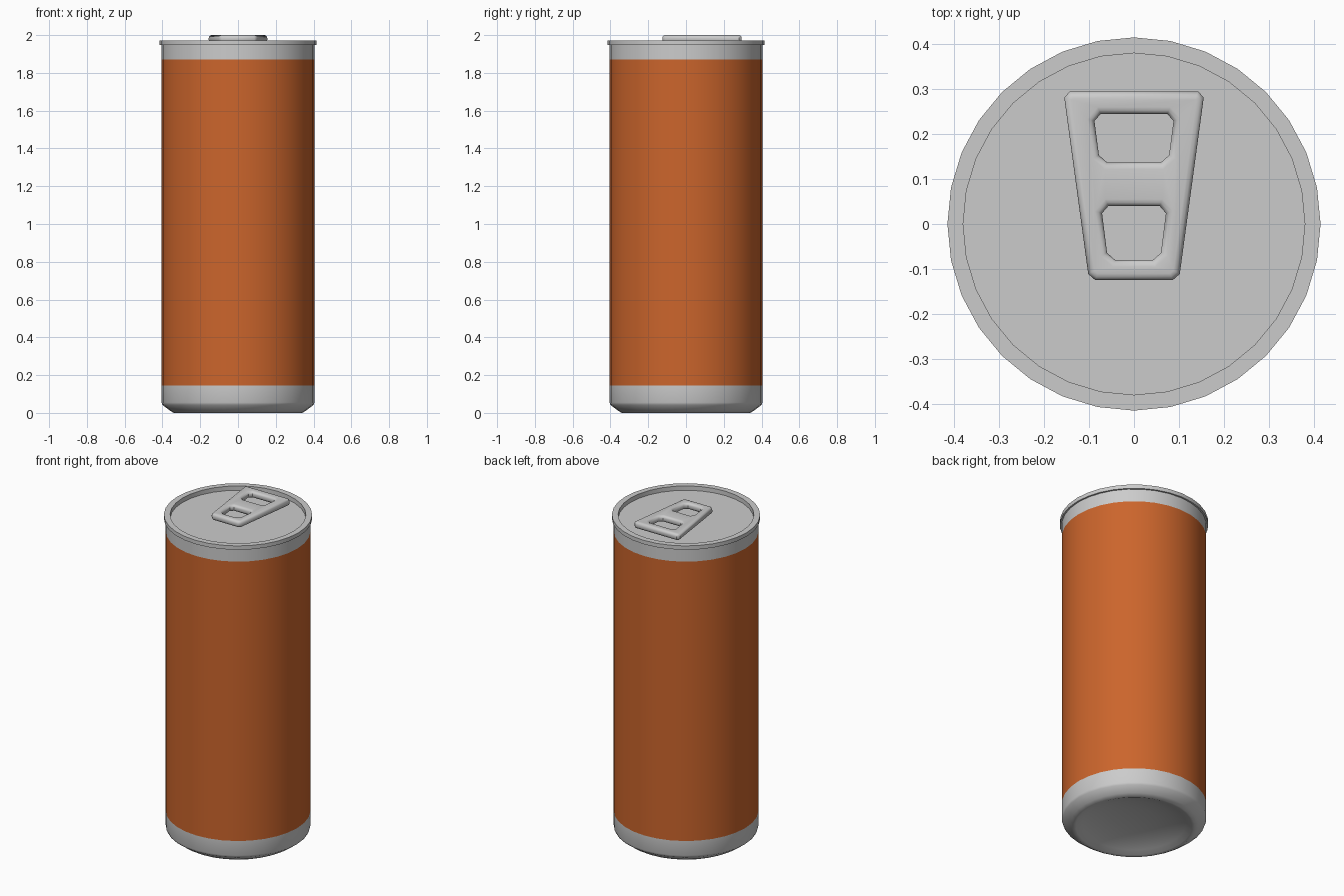
import bpy, bmesh, math

if "Cube" in bpy.data.objects:
    bpy.data.objects.remove(bpy.data.objects["Cube"])

SEGMENTS = 32


def finish(obj, angle):
    bpy.ops.object.select_all(action='DESELECT')
    obj.select_set(True)
    bpy.context.view_layer.objects.active = obj
    bpy.ops.object.shade_smooth_by_angle(angle=math.radians(angle))


def lathe(name, profile, color=None, angle=35):
    """Revolve (radius, z) points around the z axis."""
    bm = bmesh.new()
    verts = [bm.verts.new((r, 0, z)) for r, z in profile]
    edges = [bm.edges.new(pair) for pair in zip(verts, verts[1:])]
    bmesh.ops.spin(bm, geom=verts + edges, cent=(0, 0, 0), axis=(0, 0, 1),
                   angle=math.tau, steps=SEGMENTS, use_merge=True)
    bmesh.ops.remove_doubles(bm, verts=bm.verts, dist=1e-4)
    bmesh.ops.dissolve_degenerate(bm, edges=bm.edges, dist=1e-5)
    # Profiles run from the bottom up, so outer walls must face outwards
    bm.normal_update()
    if sum(f.normal.dot(f.calc_center_median()) * f.calc_area() for f in bm.faces) < 0:
        bmesh.ops.reverse_faces(bm, faces=bm.faces)
    mesh = bpy.data.meshes.new(name)
    bm.to_mesh(mesh)
    bm.free()
    obj = bpy.data.objects.new(name, mesh)
    bpy.context.collection.objects.link(obj)
    if color:
        mat = bpy.data.materials.new(name + "_paint")
        mat.diffuse_color = color
        mat.use_nodes = True
        mat.node_tree.nodes["Principled BSDF"].inputs["Base Color"].default_value = mat.diffuse_color
        mesh.materials.append(mat)
    finish(obj, angle)
    return obj


def trapezoid(y_top, y_bottom, half_top, half_bottom, cut):
    """Symmetric trapezoid outline with clipped corners."""
    slope = (half_top - half_bottom) / (y_top - y_bottom)
    right = [(half_bottom - cut, y_bottom),
             (half_bottom + slope * cut, y_bottom + cut),
             (half_top - slope * cut, y_top - cut),
             (half_top - cut, y_top)]
    return right + [(-x, y) for x, y in reversed(right)]


# Can: domed base, painted wall, rimmed lid
R = 0.405
lathe("base", [(0, 0.06), (0.12, 0.055), (0.22, 0.04), (0.29, 0.018), (0.325, 0.003),
               (0.34, 0), (0.36, 0.012), (R - 0.005, 0.042), (R, 0.055), (R, 0.145)], angle=50)
lathe("label_wall", [(R, 0.145), (R, 1.87)], (0.6, 0.13, 0.025, 1))
lathe("lid", [(R, 1.87), (R, 1.948), (0.415, 1.948), (0.415, 1.972),
              (0.38, 1.972), (0.38, 1.945), (0, 1.945)])

# Pull tab: trapezoid plate with two finger holes and rounded edges
BEVEL = 0.015
curve = bpy.data.curves.new("pull_tab", 'CURVE')
curve.dimensions = '2D'
curve.fill_mode = 'BOTH'
curve.extrude = 0.005
curve.bevel_depth = BEVEL
curve.bevel_resolution = 2
curve.offset = -BEVEL
for outline in (trapezoid(0.295, -0.125, 0.157, 0.1, 0.014),
                trapezoid(0.245, 0.137, 0.09, 0.076, 0.016),
                trapezoid(0.04, -0.08, 0.073, 0.058, 0.016)):
    spline = curve.splines.new('POLY')
    spline.points.add(len(outline) - 1)
    for point, (x, y) in zip(spline.points, outline):
        point.co = (x, y, 0, 1)
    spline.use_cyclic_u = True
tab = bpy.data.objects.new("pull_tab", curve)
bpy.context.collection.objects.link(tab)
tab.location.z = 1.98
bpy.ops.object.select_all(action='DESELECT')
tab.select_set(True)
bpy.context.view_layer.objects.active = tab
bpy.ops.object.convert(target='MESH')
tab = bpy.context.view_layer.objects.active
bm = bmesh.new()
bm.from_mesh(tab.data)
bmesh.ops.remove_doubles(bm, verts=bm.verts, dist=1e-4)
bmesh.ops.recalc_face_normals(bm, faces=bm.faces)
bm.to_mesh(tab.data)
bm.free()
finish(tab, 40)
